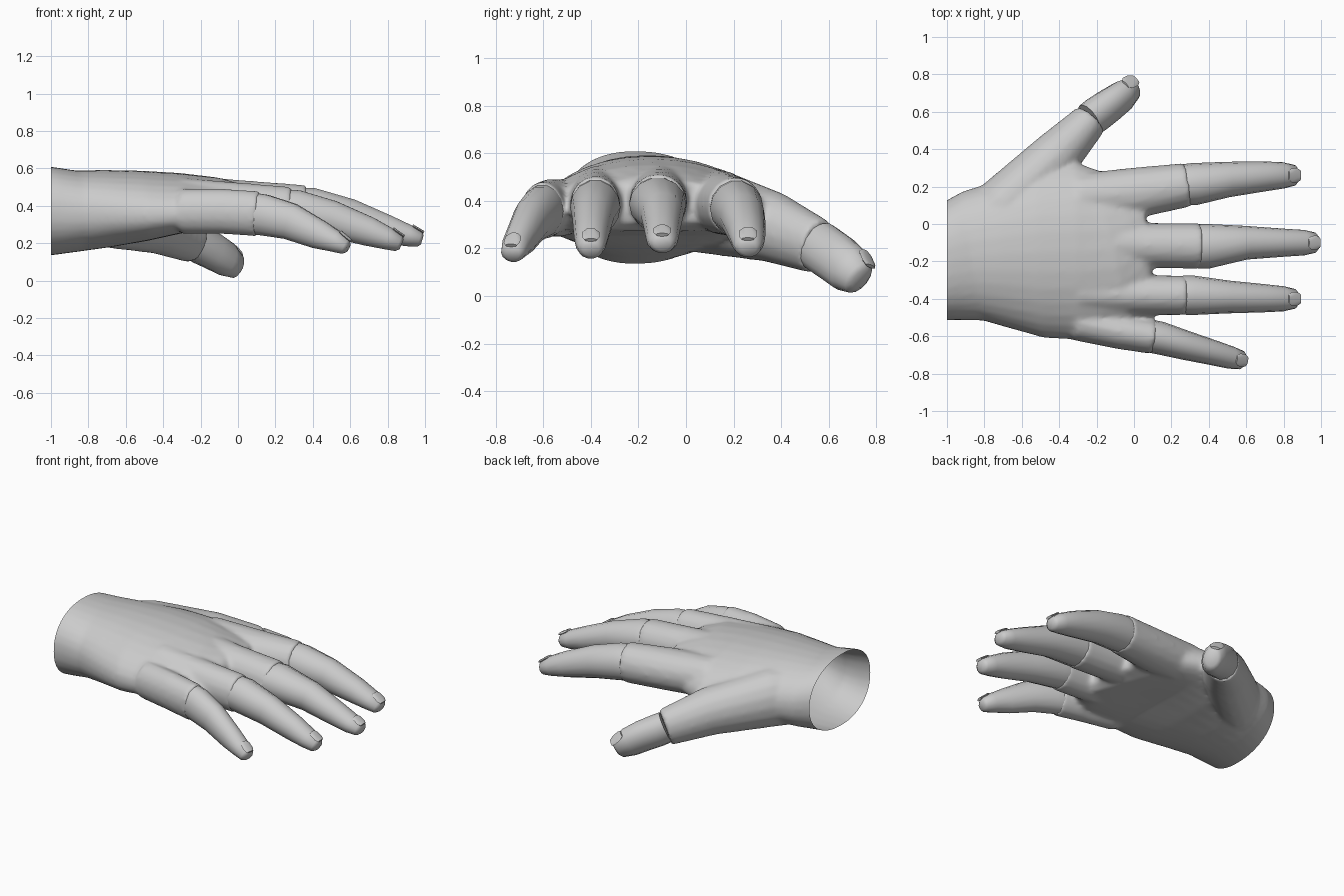
import bpy, bmesh, math
from mathutils import Vector, Quaternion

cube = bpy.data.objects.get("Cube")
if cube:
    bpy.data.objects.remove(cube, do_unlink=True)

GREY = (0.6, 0.6, 0.6, 1.0)
skin = bpy.data.materials.new("plain grey")
skin.use_nodes = True
skin.diffuse_color = GREY
skin.node_tree.nodes["Principled BSDF"].inputs["Base Color"].default_value = GREY


def frames(path, roll=0.0):
    """Centre, side, up, half width, half height and droop for each ring."""
    pts = [Vector(p[:3]) for p in path]
    out = []
    for i, p in enumerate(path):
        t = (pts[min(i + 1, len(pts) - 1)] - pts[max(i - 1, 0)]).normalized()
        side = t.cross(Vector((0, 0, 1))).normalized()
        up = side.cross(t)
        q = Quaternion(t, roll)
        droop = p[5] if len(p) > 5 else 0.0
        out.append((pts[i], q @ side, q @ up, p[3], p[4], droop))
    return out


def loft(bm, path, sides=12, power=1.0, roll=0.0):
    """Closed tube of (super)elliptic rings along a path."""
    rings = []
    for c, side, up, w, h, droop in frames(path, roll):
        ring = []
        for k in range(sides):
            a = math.tau * k / sides
            u, v = math.cos(a), math.sin(a)
            u = math.copysign(abs(u) ** power, u)
            v = math.copysign(abs(v) ** power, v)
            ring.append(bm.verts.new(c + side * w * u + up * (h * v - droop * u * u)))
        rings.append(ring)
    for a, b in zip(rings, rings[1:]):
        for k in range(sides):
            n = (k + 1) % sides
            bm.faces.new((a[k], a[n], b[n], b[k]))
    bm.faces.new(rings[0])
    bm.faces.new(rings[-1])


def finish(bm, name):
    bmesh.ops.recalc_face_normals(bm, faces=bm.faces)
    mesh = bpy.data.meshes.new(name)
    bm.to_mesh(mesh)
    bm.free()
    mesh.materials.append(skin)
    ob = bpy.data.objects.new(name, mesh)
    bpy.context.collection.objects.link(ob)
    return ob


def smooth(ob, degrees):
    bpy.ops.object.select_all(action="DESELECT")
    ob.select_set(True)
    bpy.context.view_layer.objects.active = ob
    bpy.ops.object.shade_smooth_by_angle(angle=math.radians(degrees))


# Palm rings: x, y, z, half width, half height, droop of the edges
PALM = [
    (-1.10, -.205, .372, .315, .245, 0),
    (-1.00, -.205, .372, .312, .237, 0),
    (-.86, -.17, .372, .35, .217, .01),
    (-.70, -.16, .385, .395, .207, .03),
    (-.50, -.15, .40, .46, .188, .05),
    (-.30, -.145, .415, .475, .16, .06),
    (-.12, -.14, .41, .45, .142, .06),
    (-.01, -.08, .395, .375, .122, .04),
    (.07, -.07, .39, .31, .09, .02),
]

# Lower finger segments and thumb root: x, y, z, half width, half height
ROOTS = [
    [(-.30, .14, .40, .13, .13), (0, .165, .385, .137, .13), (.29, .21, .373, .118, .125)],
    [(-.30, -.10, .435, .13, .13), (.05, -.115, .405, .122, .13), (.36, -.117, .388, .122, .123)],
    [(-.30, -.37, .42, .11, .13), (0, -.38, .395, .108, .13), (.28, -.382, .378, .106, .124)],
    [(-.30, -.525, .37, .10, .122), (-.08, -.575, .37, .094, .122), (.11, -.605, .357, .092, .122)],
    [(-.95, -.10, .375, .10, .17), (-.70, .10, .36, .155, .185),
     (-.42, .36, .29, .137, .15), (-.235, .555, .208, .098, .118)],
]

# Outer finger segments from the joint to the tip
TIPS = {
    "index": [(.27, .21, .373, .11, .115), (.32, .213, .368, .113, .116),
              (.50, .238, .33, .095, .103), (.70, .255, .265, .08, .08),
              (.80, .26, .23, .07, .063), (.86, .26, .205, .055, .046)],
    "middle": [(.34, -.12, .388, .118, .112), (.39, -.119, .386, .12, .113),
               (.60, -.10, .34, .09, .098), (.80, -.10, .275, .075, .076),
               (.91, -.10, .24, .068, .06), (.97, -.10, .222, .054, .044)],
    "ring": [(.26, -.38, .378, .104, .112), (.31, -.381, .373, .106, .114),
             (.50, -.39, .33, .088, .10), (.70, -.397, .262, .075, .08),
             (.80, -.40, .225, .067, .062), (.86, -.40, .2, .053, .047)],
    "little": [(.09, -.60, .357, .088, .113), (.14, -.61, .35, .088, .112),
               (.28, -.65, .316, .078, .10), (.43, -.69, .247, .067, .08),
               (.52, -.715, .21, .06, .06), (.575, -.728, .182, .05, .044)],
    "thumb": [(-.24, .555, .212, .09, .107), (-.20, .585, .19, .092, .108),
              (-.13, .635, .155, .087, .107), (-.06, .685, .113, .078, .102),
              (-.008, .725, .077, .058, .075)],
}

# Hand body: overlapping solids fused into one soft skin, open at the wrist
bm = bmesh.new()
loft(bm, PALM, sides=32, power=0.9)
for root in ROOTS:
    loft(bm, root, sides=16)
body = finish(bm, "palm_and_knuckles")
mod = body.modifiers.new("fuse", "REMESH")
mod.mode = "VOXEL"
mod.voxel_size = 0.014
mod = body.modifiers.new("soften", "SMOOTH")
mod.factor = 0.5
mod.iterations = 9
graph = bpy.context.evaluated_depsgraph_get()
fused = bpy.data.meshes.new_from_object(body.evaluated_get(graph))
body.modifiers.clear()
body.data = fused
bm = bmesh.new()
bm.from_mesh(fused)
bmesh.ops.bisect_plane(bm, geom=bm.verts[:] + bm.edges[:] + bm.faces[:],
                       plane_co=(-1, 0, 0), plane_no=(-1, 0, 0), clear_outer=True)
bm.to_mesh(fused)
bm.free()
smooth(body, 60)

# Finger ends with rounded tips, and a thin nail on each
for name, path in TIPS.items():
    roll = math.radians(-25) if name == "thumb" else 0.0
    last, prev = Vector(path[-1][:3]), Vector(path[-2][:3])
    along = (last - prev).normalized()
    w, h = path[-1][3:5]
    cap = (*(last + along * 0.016), w * 0.65, h * 0.6)
    bm = bmesh.new()
    loft(bm, path + [cap], sides=14, roll=roll)
    smooth(finish(bm, name + "_finger_end"), 50)

    rings = frames(path, roll)
    a = rings[-2][0] + rings[-2][2] * rings[-2][4]
    b = rings[-1][0] + rings[-1][2] * rings[-1][4]
    nail = [(*a.lerp(b, f), w * s, 0.008)
            for f, s in ((0.1, 0.4), (0.35, 0.68), (0.9, 0.7), (1.2, 0.5))]
    bm = bmesh.new()
    loft(bm, nail, sides=10, roll=roll)
    smooth(finish(bm, name + "_nail"), 40)
